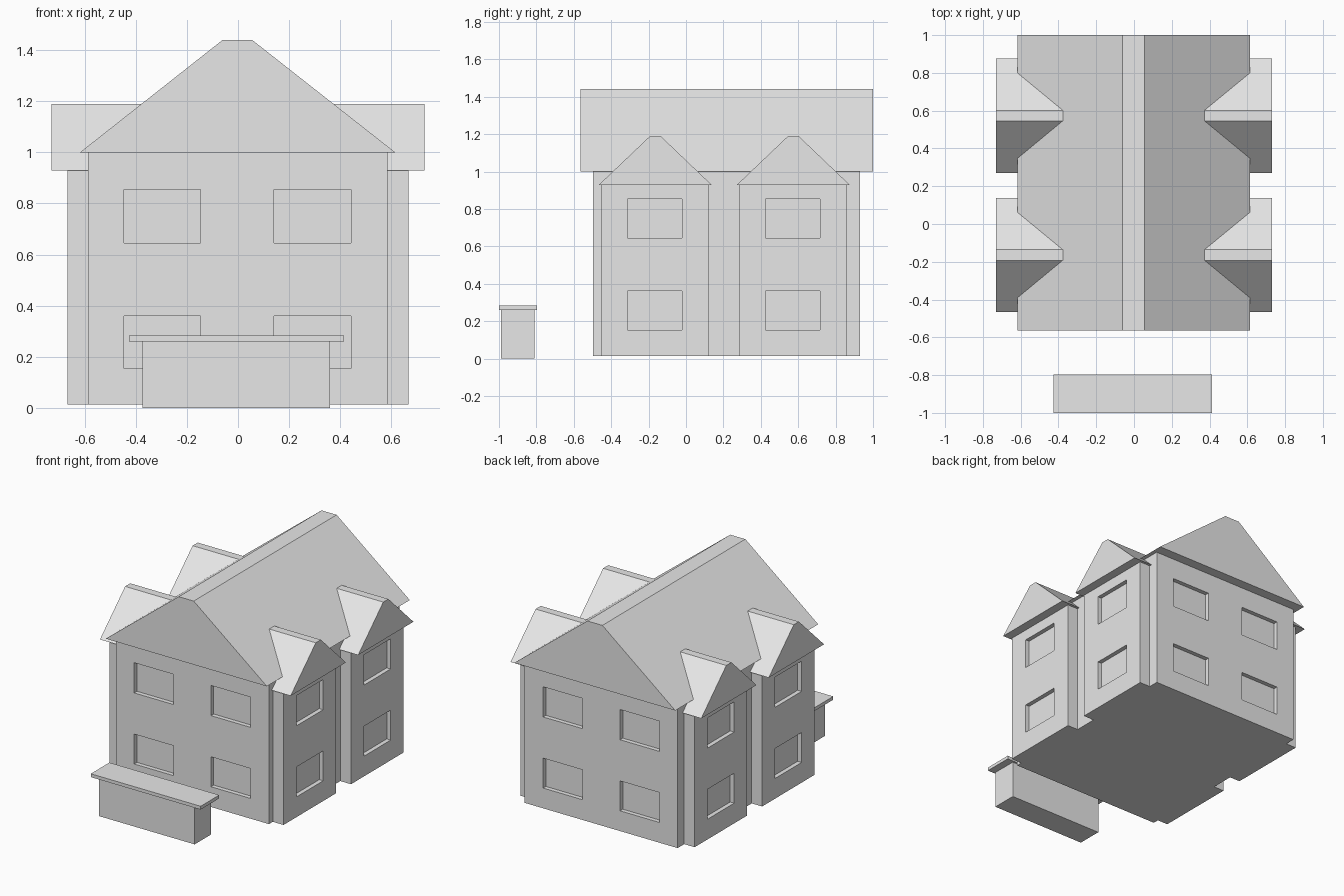
import bpy
import bmesh

old = bpy.data.objects.get("Cube")
if old:
    bpy.data.objects.remove(old, do_unlink=True)

# One plain material for the whole model
grey = bpy.data.materials.new("light_grey")
grey.use_nodes = True
colour = (0.8, 0.8, 0.8, 1)
grey.diffuse_color = colour
grey.node_tree.nodes["Principled BSDF"].inputs["Base Color"].default_value = colour


def finish(name, bm):
    bmesh.ops.recalc_face_normals(bm, faces=bm.faces)
    mesh = bpy.data.meshes.new(name)
    bm.to_mesh(mesh)
    bm.free()
    mesh.materials.append(grey)
    obj = bpy.data.objects.new(name, mesh)
    bpy.context.collection.objects.link(obj)
    return obj


def add_box(bm, xs, ys, zs):
    verts = bmesh.ops.create_cube(bm, size=1)["verts"]
    for v in verts:
        v.co = [r[0] if c < 0 else r[1] for c, r in zip(v.co, (xs, ys, zs))]


def box(name, xs, ys, zs):
    bm = bmesh.new()
    add_box(bm, xs, ys, zs)
    return finish(name, bm)


def prism(name, profile, start, end, axis):
    """Extrude a (horizontal, height) profile along the x or y axis."""
    bm = bmesh.new()
    place = (lambda h, z: (start, h, z)) if axis == "x" else (lambda h, z: (h, start, z))
    face = bm.faces.new([bm.verts.new(place(h, z)) for h, z in profile])
    moved = bmesh.ops.extrude_face_region(bm, geom=[face])["geom"]
    shift = (end - start, 0, 0) if axis == "x" else (0, end - start, 0)
    bmesh.ops.translate(bm, vec=shift, verts=[g for g in moved if isinstance(g, bmesh.types.BMVert)])
    return finish(name, bm)


def cut(target, boxes):
    """Sink window recesses into a wall block."""
    bm = bmesh.new()
    for b in boxes:
        add_box(bm, *b)
    cutter = finish("window_cutter", bm)
    cutter.hide_render = True
    mod = target.modifiers.new("windows", "BOOLEAN")
    mod.operation = "DIFFERENCE"
    mod.solver = "EXACT"
    mod.object = cutter
    bpy.context.view_layer.objects.active = target
    bpy.ops.object.modifier_apply(modifier=mod.name)
    bpy.data.objects.remove(cutter, do_unlink=True)


FLOOR = 0.013
STOREYS = ((0.153, 0.36), (0.645, 0.854))
DEPTH = 0.03
FRONT, BACK = -0.497, 0.93

# Main house block with windows at the front and back
walls = box("house_walls", (-0.587, 0.585), (FRONT, BACK), (FLOOR, 1.0))
cut(walls, [(xs, ys, zs)
            for xs in ((-0.447, -0.146), (0.141, 0.443))
            for ys in ((FRONT - 0.1, FRONT + DEPTH), (BACK - DEPTH, BACK + 0.1))
            for zs in STOREYS])

# Main roof with a flat ridge
prism("main_roof", [(-0.618, 1.0), (0.615, 1.0), (0.055, 1.44), (-0.06, 1.44)],
      -0.563, 1.0, "y")

# Two gabled bays on each side
OUT = 0.667
for label, y in (("front", -0.165), ("back", 0.573)):
    for side, s in (("right", -1), ("left", 1)):
        bay = box(f"{label}_{side}_bay", sorted((s * 0.5, s * OUT)),
                  (y - 0.29, y + 0.285), (FLOOR, 0.93))
        xs = sorted((s * (OUT - DEPTH), s * (OUT + 0.1)))
        cut(bay, [(xs, (y - 0.147, y + 0.144), zs) for zs in STOREYS])
        prism(f"{label}_{side}_bay_roof",
              [(y - 0.302, 0.928), (y + 0.303, 0.928), (y + 0.029, 1.19), (y - 0.027, 1.19)],
              s * 0.3, s * 0.73, "x")

# Free-standing counter in front of the house
box("counter_base", (-0.373, 0.36), (-0.988, -0.81), (0, 0.26))
box("counter_top", (-0.427, 0.414), (-1.0, -0.797), (0.26, 0.283))
